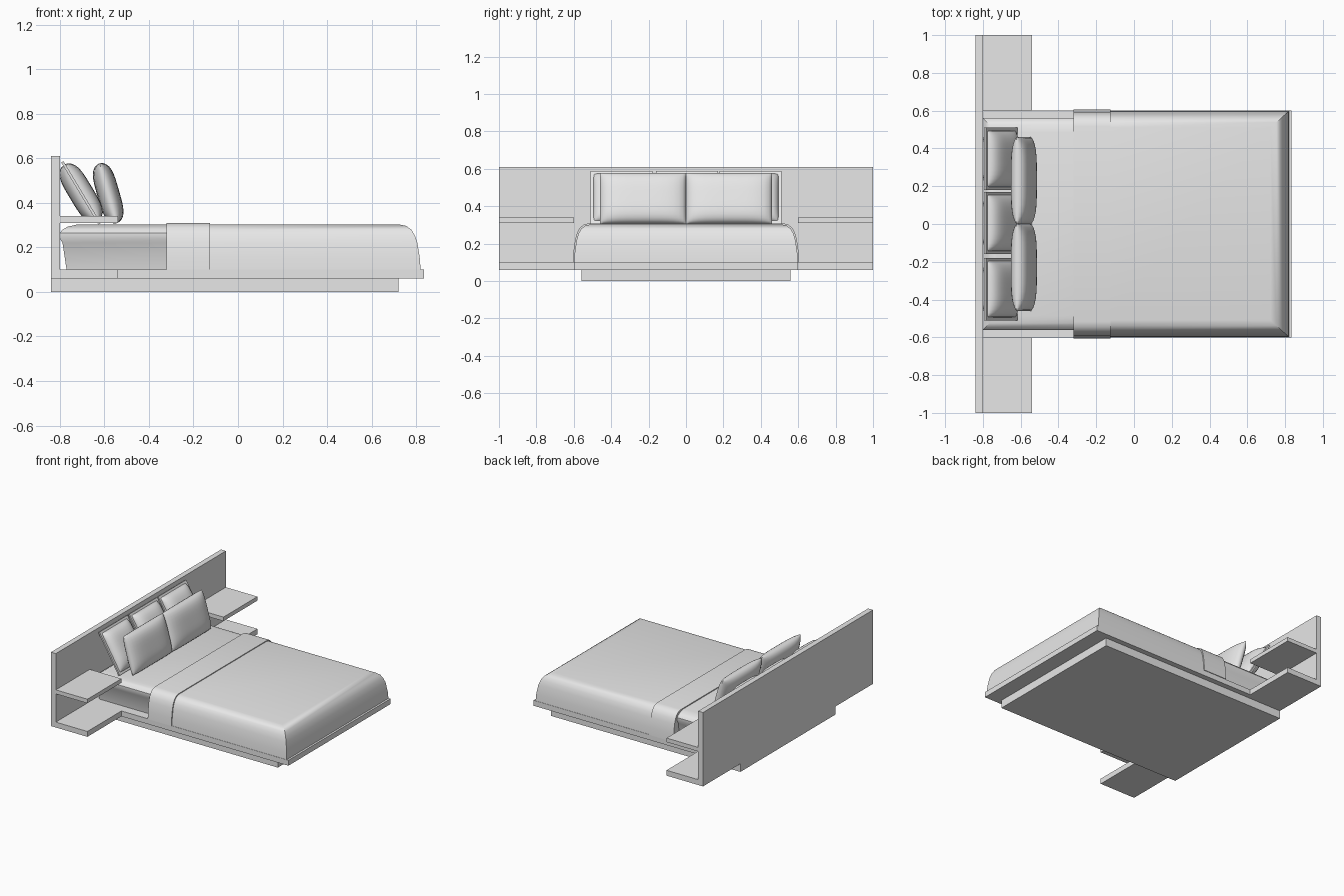
import bpy
import bmesh
import math
from mathutils import Matrix, Vector

cube = bpy.data.objects.get("Cube")
if cube:
    bpy.data.objects.remove(cube, do_unlink=True)

# Single pale grey finish
grey = bpy.data.materials.new("pale_grey")
grey.use_nodes = True
colour = (0.8, 0.8, 0.8, 1)
grey.diffuse_color = colour
grey.node_tree.nodes["Principled BSDF"].inputs["Base Color"].default_value = colour


def finish(name, bm, smooth=None):
    bmesh.ops.recalc_face_normals(bm, faces=bm.faces)
    mesh = bpy.data.meshes.new(name)
    bm.to_mesh(mesh)
    bm.free()
    mesh.materials.append(grey)
    obj = bpy.data.objects.new(name, mesh)
    bpy.context.collection.objects.link(obj)
    if smooth:
        bpy.ops.object.select_all(action="DESELECT")
        obj.select_set(True)
        bpy.context.view_layer.objects.active = obj
        bpy.ops.object.shade_smooth_by_angle(angle=math.radians(smooth))
    return obj


def box(name, x0, x1, y0, y1, z0, z1):
    bm = bmesh.new()
    bmesh.ops.create_cube(bm, size=1)
    for v in bm.verts:
        v.co = ((x0 + x1) / 2 + v.co.x * (x1 - x0),
                (y0 + y1) / 2 + v.co.y * (y1 - y0),
                (z0 + z1) / 2 + v.co.z * (z1 - z0))
    return finish(name, bm)


def loft(name, x0, x1, half, profile, head=0, foot=0):
    """Stack mitred rectangles; profile holds (inset, height)."""
    bm = bmesh.new()
    rings = []
    for d, z in profile:
        a, b, y = x0 + d * head, x1 - d * foot, half - d
        rings.append([bm.verts.new(p) for p in
                      ((a, -y, z), (b, -y, z), (b, y, z), (a, y, z))])
    for low, high in zip(rings, rings[1:]):
        for i in range(4):
            j = (i + 1) % 4
            bm.faces.new((low[i], low[j], high[j], high[i]))
    bm.faces.new(rings[0])
    bm.faces.new(rings[-1])
    return finish(name, bm, 35)


def pillow(name, centre, width, height, thick, lean, flange=0):
    """Bulging cushion leaning back, with an optional flat border."""
    n = 16
    bm = bmesh.new()
    frame = Matrix.Translation(centre) @ Matrix.Rotation(-lean, 4, "Y")
    w, h = width / 2 - flange, height / 2 - flange
    for side in (-1, 1):
        rows = []
        for i in range(n + 1):
            u = -math.cos(math.pi * i / n)
            row = []
            for j in range(n + 1):
                v = -math.cos(math.pi * j / n)
                bulge = math.sqrt(max(0, (1 - u ** 4) * (1 - v ** 4)))
                row.append(bm.verts.new(
                    frame @ Vector((side * thick / 2 * bulge, u * w, v * h))))
            rows.append(row)
        for i in range(n):
            for j in range(n):
                bm.faces.new((rows[i][j], rows[i + 1][j],
                              rows[i + 1][j + 1], rows[i][j + 1]))
    bmesh.ops.remove_doubles(bm, verts=bm.verts, dist=0.0001)
    if flange:
        size = Matrix.Diagonal((0.012, width, height, 1))
        bmesh.ops.create_cube(bm, size=1, matrix=frame @ size)
    return finish(name, bm, 50)


# Bed frame
box("plinth", -0.84, 0.72, -0.56, 0.56, 0, 0.06)
box("platform", -0.80, 0.835, -0.6, 0.6, 0.06, 0.10)
box("headboard", -0.84, -0.80, -1, 1, 0.06, 0.61)

# Bedside shelves
for side, y0, y1 in (("left", 0.6, 1), ("right", -1, -0.6)):
    box(side + "_lower_shelf", -0.80, -0.54, y0, y1, 0.06, 0.10)
    box(side + "_upper_shelf", -0.80, -0.54, y0, y1, 0.31, 0.34)

# Mattress with an undercut side and softened top
loft("mattress", -0.80, -0.13, 0.56,
     [(0.03, 0.10), (0.012, 0.22), (0, 0.24), (0, 0.265),
      (0.012, 0.28), (0.035, 0.293), (0.075, 0.302)], head=1)

# Duvet draped over the foot, and its folded-back band
drape = [(0, 0.10), (0.003, 0.15), (0.013, 0.22), (0.024, 0.255),
         (0.038, 0.28), (0.06, 0.297), (0.088, 0.303)]
loft("duvet", -0.14, 0.82, 0.598, drape, foot=1.1)
loft("duvet_fold", -0.32, -0.125, 0.605,
     [(d, z + 0.006 * (z > 0.1)) for d, z in drape])

# Bordered cushions against the headboard
for name, y in (("left", 0.345), ("middle", 0.005), ("right", -0.345)):
    pillow(name + "_back_cushion", (-0.705, y, 0.445),
           0.33, 0.325, 0.11, math.radians(31), 0.015)

# Large pillows in front
for name, y in (("left", 0.23), ("right", -0.23)):
    pillow(name + "_front_pillow", (-0.583, y, 0.443),
           0.46, 0.28, 0.10, math.radians(16))
